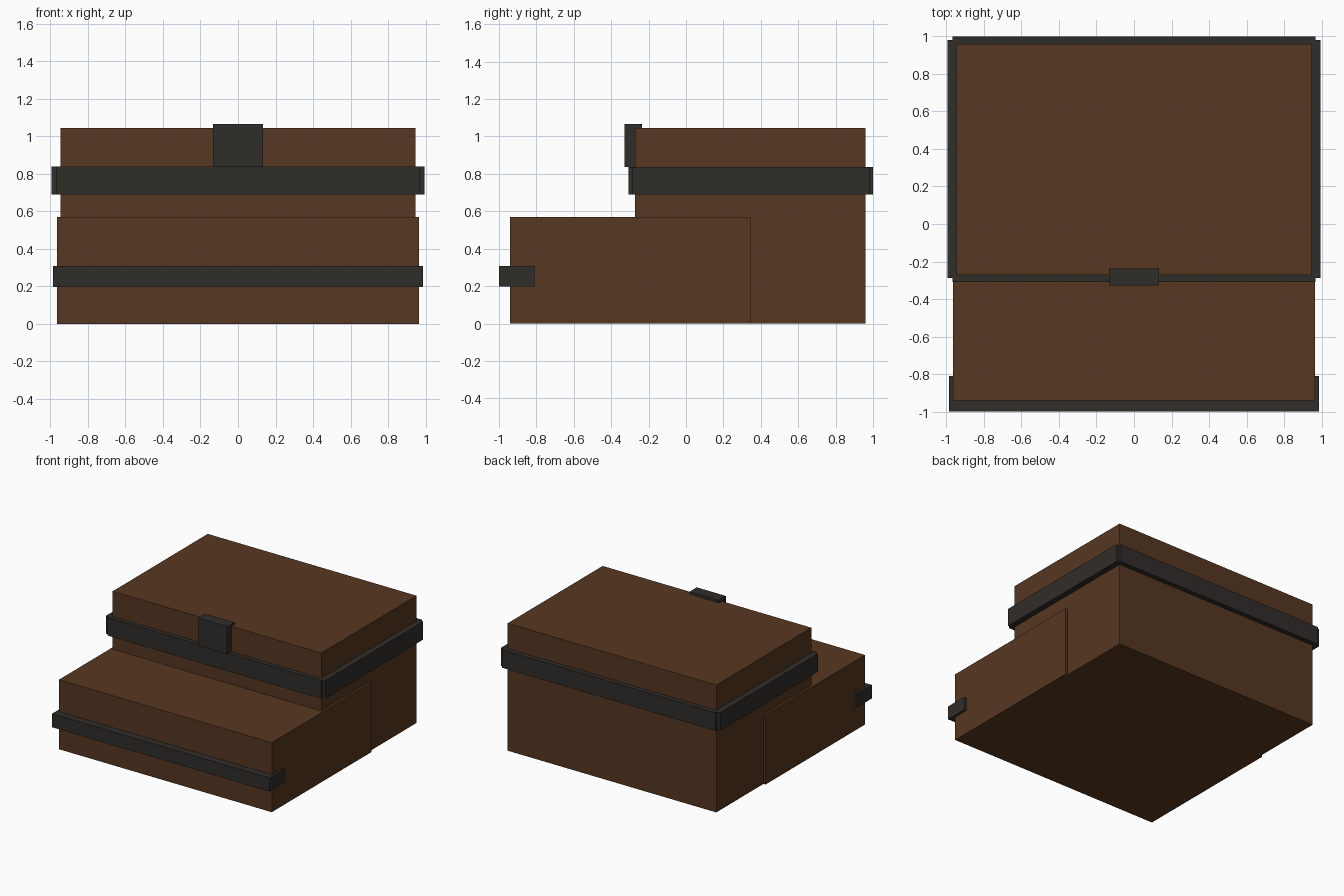
import bpy, bmesh

if "Cube" in bpy.data.objects:
    bpy.data.objects.remove(bpy.data.objects["Cube"])


def material(name, rgb):
    m = bpy.data.materials.new(name)
    m.diffuse_color = (*rgb, 1)
    m.use_nodes = True
    m.node_tree.nodes["Principled BSDF"].inputs["Base Color"].default_value = m.diffuse_color
    return m


brown = material("brown_wood", (0.095, 0.038, 0.015))
iron = material("dark_iron", (0.03, 0.026, 0.023))


def box(name, x, y, z, mat):
    """Axis-aligned box from (min, max) ranges."""
    bm = bmesh.new()
    bmesh.ops.create_cube(bm, size=1)
    for v in bm.verts:
        v.co = [r[0] if c < 0 else r[1] for c, r in zip(v.co, (x, y, z))]
    me = bpy.data.meshes.new(name)
    bm.to_mesh(me)
    bm.free()
    me.materials.append(mat)
    ob = bpy.data.objects.new(name, me)
    bpy.context.collection.objects.link(ob)
    return ob


# Wooden bodies: tall rear block and low front step
box("rear_block", (-0.947, 0.947), (-0.272, 0.96), (0, 1.045), brown)
box("front_step", (-0.966, 0.966), (-0.942, 0.348), (0, 0.57), brown)

# Iron band wrapped around the rear block
band_z = (0.69, 0.838)
box("upper_band_front", (-0.968, 0.968), (-0.308, -0.268), band_z, iron)
box("upper_band_back", (-0.968, 0.968), (0.958, 1.0), band_z, iron)

# Iron strip across the front step
strip_z = (0.197, 0.308)
box("lower_strip_front", (-0.966, 0.966), (-1.0, -0.94), strip_z, iron)

# Side pieces of both bands
for side, s in (("left", -1), ("right", 1)):
    box("upper_band_" + side, sorted((s * 0.943, s * 0.995)), (-0.287, 0.98), band_z, iron)
    box("lower_strip_" + side, sorted((s * 0.962, s * 0.987)), (-1.0, -0.81), strip_z, iron)

# Clasp above the upper band
box("clasp", (-0.132, 0.132), (-0.328, -0.236), (0.838, 1.066), iron)
